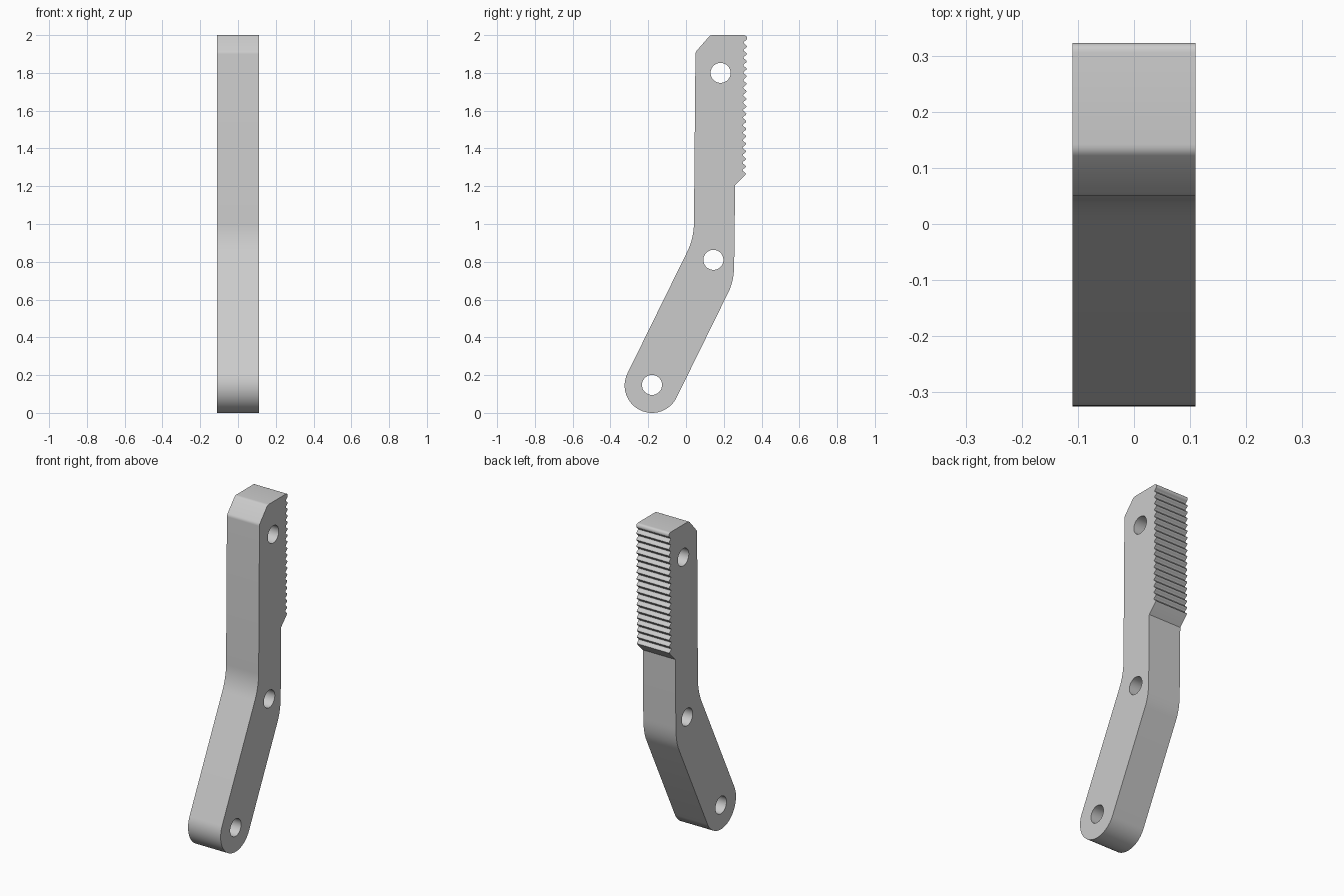
import bpy, bmesh
from math import cos, sin, pi, radians
from mathutils import Matrix, Vector

cube = bpy.data.objects.get("Cube")
if cube:
    bpy.data.objects.remove(cube, do_unlink=True)

HALF_WIDTH = 0.11
PIVOT, RADIUS = (-0.18, 0.145), 0.145
HOLE_RADIUS = 0.053
TEETH, RACK_TOP, RACK_BOTTOM = 18, 1.98, 1.265


def arc(center, radius, start, end, steps):
    """Points on an arc, angles in degrees."""
    angles = [radians(start + (end - start) * i / steps) for i in range(steps + 1)]
    return [(center[0] + radius * cos(a), center[1] + radius * sin(a)) for a in angles]


def bend(a, corner, b, steps=8):
    """Rounded corner between two straight runs."""
    a, c, b = Vector(a), Vector(corner), Vector(b)
    ts = [i / steps for i in range(steps + 1)]
    return [tuple(a * (1 - t) ** 2 + c * 2 * t * (1 - t) + b * t * t) for t in ts]


def rack():
    """Rounded teeth running down the back edge, from top to bottom."""
    points, samples = [], 8
    total = TEETH * samples
    for i in range(total + 1):
        t = i / total
        middle = 0.314 - 0.006 * t
        wave = 0.009 * cos(2 * pi * i / samples)
        points.append((middle + wave, RACK_TOP + (RACK_BOTTOM - RACK_TOP) * t))
    return points


# Side profile as (y, z), running round from the foot
profile = arc(PIVOT, RADIUS, -26.2, -206.2, 32)
profile += bend((0.005, 0.85), (0.04, 0.92), (0.042, 1.0))
profile += bend((0.05, 1.90), (0.05, 1.91), (0.057, 1.918), 3)
profile += bend((0.122, 1.992), (0.13, 2.0), (0.142, 2.0), 4)
profile += bend((0.305, 2.0), (0.32, 2.0), (0.323, 1.985), 5)
profile += rack()
profile += [(0.311, 1.257), (0.26, 1.205)]
profile += bend((0.255, 0.79), (0.255, 0.70), (0.225, 0.64))

holes = [arc(c, HOLE_RADIUS, 0, 352.5, 47)
         for c in [(-0.18, 0.148), (0.145, 0.81), (0.183, 1.80)]]

# Extruded bar with its three through holes
curve = bpy.data.curves.new("toothed_lever", "CURVE")
curve.dimensions = "2D"
curve.fill_mode = "BOTH"
curve.extrude = HALF_WIDTH
for loop in [profile] + holes:
    spline = curve.splines.new("POLY")
    spline.points.add(len(loop) - 1)
    for point, (y, z) in zip(spline.points, loop):
        point.co = (y, z, 0, 1)
    spline.use_cyclic_u = True

lever = bpy.data.objects.new("toothed_lever", curve)
bpy.context.collection.objects.link(lever)
bpy.ops.object.select_all(action="DESELECT")
lever.select_set(True)
bpy.context.view_layer.objects.active = lever
bpy.ops.object.convert(target="MESH")
lever = bpy.context.object

# Stand the bar upright and weld the side walls to the caps
mesh = lever.data
mesh.transform(Matrix(((0, 0, 1, 0), (1, 0, 0, 0), (0, 1, 0, 0), (0, 0, 0, 1))))
bm = bmesh.new()
bm.from_mesh(mesh)
bmesh.ops.remove_doubles(bm, verts=bm.verts, dist=0.0001)
bmesh.ops.recalc_face_normals(bm, faces=bm.faces)
bm.to_mesh(mesh)
bm.free()

# Plain grey finish
grey = bpy.data.materials.new("plain_grey")
grey.use_nodes = True
colour = (0.6, 0.6, 0.6, 1)
grey.diffuse_color = colour
grey.node_tree.nodes["Principled BSDF"].inputs["Base Color"].default_value = colour
mesh.materials.clear()
mesh.materials.append(grey)

bpy.ops.object.shade_smooth_by_angle(angle=radians(35))
